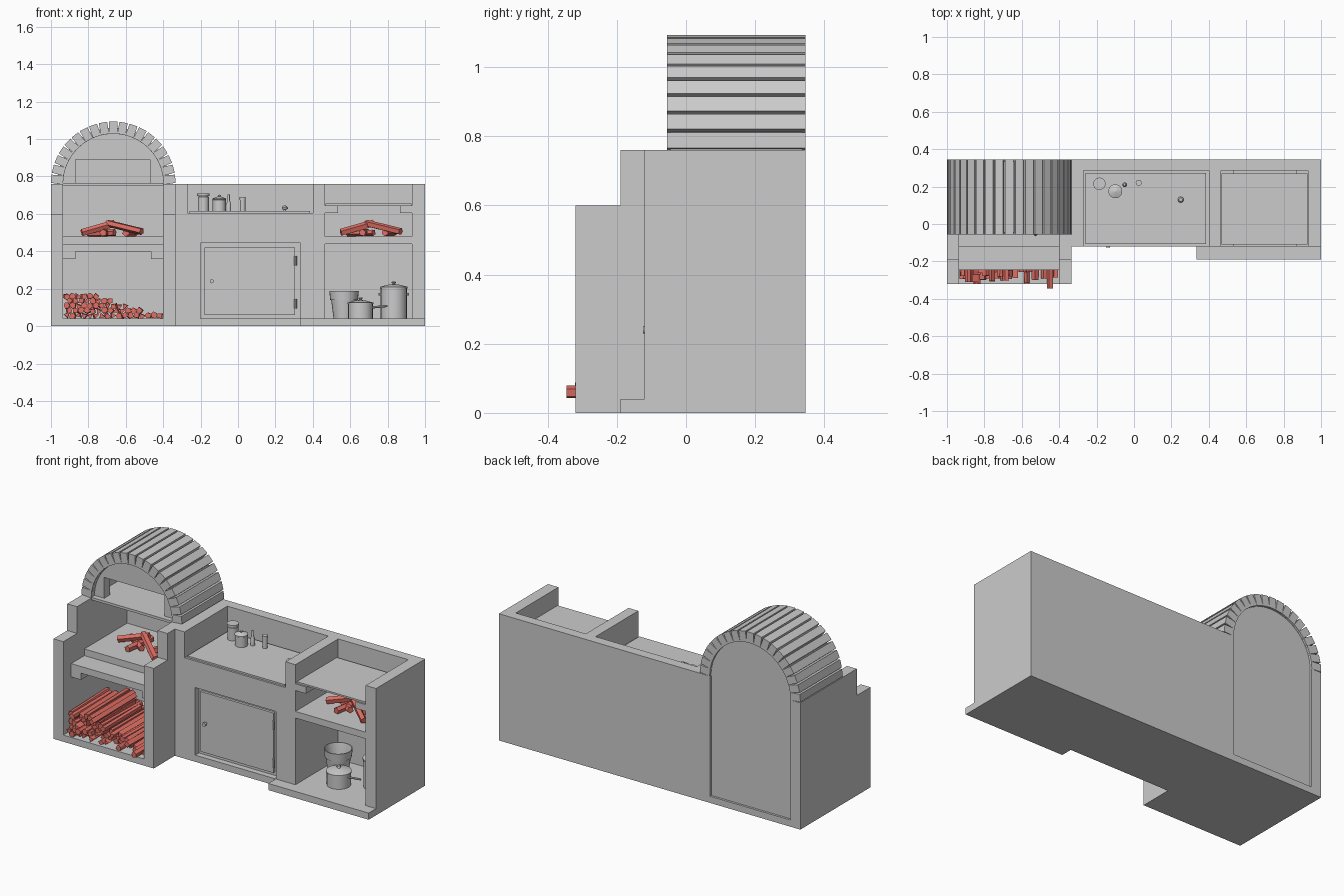
import bpy, bmesh, math, random
from mathutils import Vector

random.seed(4)
RED = bpy.data.materials.new("wood_red")
RED.diffuse_color = (0.75, 0.16, 0.13, 1)


def finish(name, bm, mat=None, smooth=False):
    bmesh.ops.recalc_face_normals(bm, faces=bm.faces)
    me = bpy.data.meshes.new(name)
    bm.to_mesh(me)
    bm.free()
    ob = bpy.data.objects.new(name, me)
    bpy.context.collection.objects.link(ob)
    if mat:
        me.materials.append(mat)
    if smooth:
        bpy.ops.object.select_all(action='DESELECT')
        ob.select_set(True)
        bpy.context.view_layer.objects.active = ob
        bpy.ops.object.shade_smooth_by_angle(angle=0.6)
    return ob


def box(name, x0, x1, y0, y1, z0, z1):
    prism(name, [(x0, z0), (x1, z0), (x1, z1), (x0, z1)], y0, y1)


def prism(name, pts, y0, y1):
    """Extrude an x-z outline along y."""
    bm = bmesh.new()
    f = bm.faces.new([bm.verts.new((x, y0, z)) for x, z in pts])
    r = bmesh.ops.extrude_face_region(bm, geom=[f])
    for v in r["geom"]:
        if isinstance(v, bmesh.types.BMVert):
            v.co.y = y1
    return finish(name, bm)


def lathe(name, x, y, z, prof, n=24):
    """Spin an (r, z) profile around a vertical axis."""
    bm = bmesh.new()
    vs = [bm.verts.new((x + r, y, z + h)) for r, h in prof]
    es = [bm.edges.new(p) for p in zip(vs, vs[1:])]
    bmesh.ops.spin(bm, geom=vs + es, cent=(x, y, 0), axis=(0, 0, 1),
                   angle=2 * math.pi, steps=n, use_duplicate=False)
    bmesh.ops.remove_doubles(bm, verts=bm.verts, dist=1e-5)
    return finish(name, bm, smooth=True)


def rod(name, a, b, r, n=5, mat=None, wobble=0.0):
    """Rod between two points with an n-sided, optionally uneven section."""
    a, b = Vector(a), Vector(b)
    q = (b - a).to_track_quat('Z', 'Y')
    t0 = random.uniform(0, 6.28) if wobble else 0
    sec = []
    for i in range(n):
        t = t0 + 2 * math.pi * i / n
        k = r * (1 + random.uniform(-wobble, wobble))
        sec.append(q @ Vector((k * math.cos(t), k * math.sin(t), 0)))
    bm = bmesh.new()
    lo = [bm.verts.new(a + s) for s in sec]
    hi = [bm.verts.new(b + s) for s in sec]
    bm.faces.new(lo)
    bm.faces.new(hi)
    for i in range(n):
        j = (i + 1) % n
        bm.faces.new((lo[i], lo[j], hi[j], hi[i]))
    return finish(name, bm, mat)


def arc(r, n=24):
    return [(CX + r * math.cos(math.pi * i / n), CZ + r * math.sin(math.pi * i / n))
            for i in range(n + 1)]


CX, CZ, BACK = -0.667, 0.76, 0.345

# Oven bay: floor, stepped side walls, shelves, brackets
box("oven_bay_floor", -1, -0.335, -0.32, BACK, 0, 0.04)
for side, x0, x1, bx0, bx1 in (("left", -1, -0.935, -0.935, -0.87),
                               ("right", -0.4, -0.335, -0.465, -0.4)):
    box(f"oven_{side}_wall", x0, x1, -0.32, BACK, 0.04, 0.6)
    box(f"oven_{side}_wall_top", x0, x1, -0.19, BACK, 0.6, CZ)
    box(f"oven_{side}_bracket", bx0, bx1, -0.245, 0.28, 0.36, 0.4)
box("oven_shelf_lower", -0.935, -0.4, -0.245, 0.29, 0.4, 0.44)
box("oven_shelf_upper", -0.935, -0.4, -0.12, 0.29, 0.44, 0.48)
box("oven_floor_slab", -0.935, -0.4, -0.055, 0.29, 0.75, 0.765)

# Arched back panel and oven mouth plate
prism("oven_back_panel", [(CX + 0.27, 0.04)] + arc(0.27) + [(CX - 0.27, 0.04)], 0.285, 0.332)
prism("oven_mouth", arc(0.272) + [(-0.87, CZ), (-0.87, 0.89), (-0.47, 0.89), (-0.47, CZ)],
      -0.025, 0.03)

# Brick vault with thin mortar shell
prism("vault_mortar", arc(0.3, 38) + arc(0.268, 38)[::-1], -0.045, 0.335)
N = 19
for i in range(N):
    t = math.pi * (i + 0.5) / N
    c, s = math.cos(t), math.sin(t)
    pts = [(CX + r * c - w * s, CZ + r * s + w * c)
           for r, w in ((0.268, -0.0225), (0.333, -0.0225), (0.333, 0.0225), (0.268, 0.0225))]
    prism("vault_brick", pts, -0.055, BACK)

# Middle cabinet around a recessed door
box("counter_back_wall", -0.335, 1, 0.285, BACK, 0, CZ)
box("cabinet_sill", -0.335, 0.465, -0.12, 0.285, 0, 0.04)
box("cabinet_left_jamb", -0.335, -0.2, -0.12, 0.285, 0.04, 0.445)
box("cabinet_right_jamb", 0.335, 0.465, -0.12, 0.285, 0.04, 0.445)
box("cabinet_lintel", -0.335, 0.465, -0.12, 0.285, 0.445, 0.605)
box("door_frame", -0.2, 0.335, -0.085, -0.05, 0.04, 0.445)
box("door", -0.18, 0.305, -0.1, -0.08, 0.06, 0.42)
for z in (0.12, 0.35):
    rod("door_hinge", (0.307, -0.1, z - 0.025), (0.307, -0.1, z + 0.025), 0.008, 8)
rod("door_knob_stem", (-0.14, -0.1, 0.24), (-0.14, -0.113, 0.24), 0.006, 10)
rod("door_knob", (-0.14, -0.112, 0.24), (-0.14, -0.125, 0.24), 0.011, 12)
box("counter_left_wall", -0.335, -0.27, -0.12, 0.285, 0.605, CZ)
box("counter_right_wall", 0.4, 0.465, -0.12, 0.285, 0.605, CZ)
box("countertop", -0.26, 0.385, -0.108, 0.273, 0.605, 0.615)

# Right grill bay
box("grill_bay_base", 0.335, 1, -0.19, BACK, 0, 0.04)
box("grill_right_wall", 0.93, 1, -0.12, 0.285, 0.04, CZ)
box("grill_shelf", 0.465, 0.93, -0.12, 0.285, 0.44, 0.48)
box("grill_left_ledge", 0.465, 0.535, -0.12, 0.285, 0.605, 0.645)
box("grill_right_ledge", 0.865, 0.93, -0.12, 0.285, 0.605, 0.645)
box("grill_plate", 0.467, 0.928, -0.11, 0.27, 0.645, 0.655)

# Jars and bottles on the counter
lathe("tall_jar", -0.185, 0.215, 0.615, [(0, 0), (0.03, 0), (0.03, 0.075), (0.024, 0.08),
      (0.033, 0.08), (0.033, 0.093), (0, 0.093)])
lathe("round_jar", -0.1, 0.175, 0.615, [(0, 0), (0.035, 0), (0.035, 0.06), (0.037, 0.062),
      (0.037, 0.067), (0.012, 0.077), (0.006, 0.078), (0.008, 0.085), (0, 0.088)])
lathe("bottle", -0.05, 0.21, 0.615, [(0, 0), (0.013, 0), (0.013, 0.035), (0.006, 0.06),
      (0.006, 0.088), (0, 0.088)], 16)
lathe("small_bottle", 0.025, 0.22, 0.615, [(0, 0), (0.014, 0), (0.014, 0.06), (0.016, 0.06),
      (0.016, 0.075), (0, 0.075)], 16)
lathe("counter_knob", 0.25, 0.13, 0.615, [(0, 0), (0.007, 0), (0.007, 0.008), (0.016, 0.012),
      (0.016, 0.02), (0.009, 0.028), (0, 0.03)], 16)

# Bucket and cooking pots
lathe("bucket", 0.567, 0.14, 0.04, [(0, 0), (0.056, 0), (0.069, 0.1), (0.074, 0.1), (0.079, 0.148),
      (0.074, 0.148), (0.064, 0.1), (0.053, 0.01), (0, 0.01)])


def pot(name, x, y, r, h):
    lathe(name, x, y, 0.04, [(0, 0), (r, 0), (r, h - 0.008), (r + 0.004, h - 0.008),
          (r + 0.004, h), (r * 0.4, h + 0.012), (0.008, h + 0.014), (0.006, h + 0.018),
          (0.012, h + 0.022), (0.01, h + 0.028), (0, h + 0.029)])


pot("saucepan", 0.655, 0.02, 0.066, 0.085)
rod("saucepan_handle", (0.715, 0.02, 0.1), (0.8, 0.02, 0.108), 0.006, 8)
pot("tall_pot", 0.833, 0.12, 0.07, 0.17)
for s in (-1, 1):
    rod("tall_pot_handle", (0.833 + s * 0.065, 0.12, 0.17), (0.833 + s * 0.082, 0.12, 0.17), 0.007, 8)


# Firewood stacked in the oven bay
def pile_height(x):
    u = (x + 0.935) / 0.535
    return 0.195 - 0.03 * u if u < 0.3 else max(0.075, 0.186 - 0.19 * (u - 0.3))


row = 0
while row < 6:
    z = 0.056 + 0.026 * row
    x = -0.915 + 0.015 * (row % 2)
    while x < -0.415:
        if z + 0.01 < pile_height(x):
            y0 = -0.27 + random.uniform(-0.05, 0.03)
            dx, dz = random.uniform(-0.008, 0.008), random.uniform(-0.004, 0.004)
            rod("firewood", (x, y0, z + dz), (x + dx, y0 + random.uniform(0.34, 0.42), z),
                0.0175, random.choice((3, 4, 5, 6)), RED, 0.15)
        x += 0.031
    row += 1
rod("front_firewood", (-0.45, -0.345, 0.06), (-0.45, 0.04, 0.06), 0.018, 5, RED, 0.1)

# Loose logs on the two fire shelves
for dx in (0, 1.385):
    for a, b, r in (((-0.7, 0.1, 0.55), (-0.515, -0.05, 0.505), 0.02),
                    ((-0.835, 0.06, 0.5), (-0.66, 0.1, 0.55), 0.02),
                    ((-0.72, -0.02, 0.5), (-0.69, 0.17, 0.5), 0.02),
                    ((-0.8, 0.13, 0.497), (-0.66, 0.03, 0.5), 0.019),
                    ((-0.6, 0.02, 0.5), (-0.55, 0.16, 0.5), 0.02)):
        rod("loose_log", (a[0] + dx, a[1], a[2]), (b[0] + dx, b[1], b[2]), r, 5, RED, 0.1)
